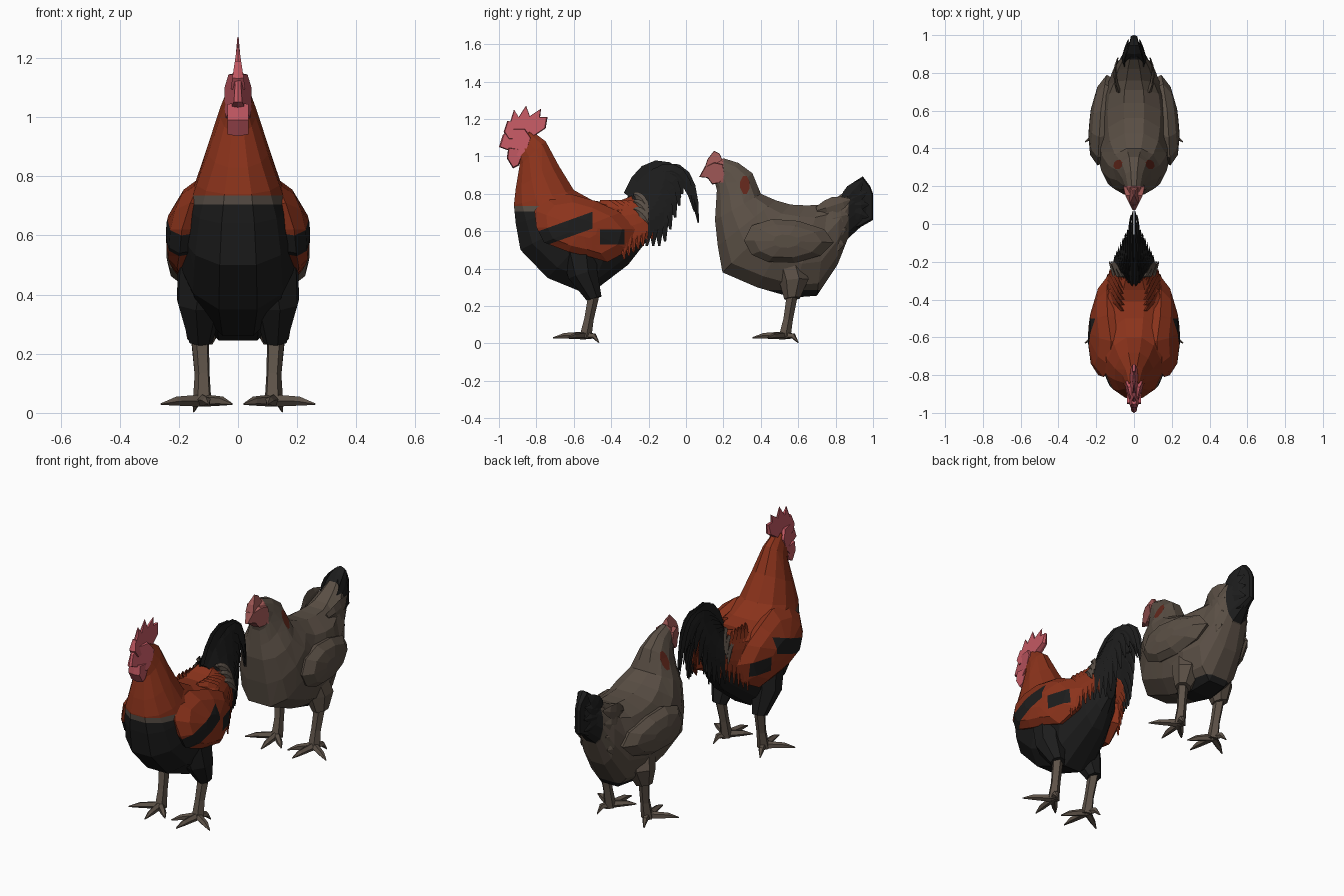
import bpy, bmesh, math
from mathutils import Vector as V

if "Cube" in bpy.data.objects:
    bpy.data.objects.remove(bpy.data.objects["Cube"])

COLOURS = {
    "rust_red": (0.26, 0.033, 0.011), "black": (0.012, 0.012, 0.012),
    "hen_brown": (0.102, 0.078, 0.059), "comb_pink": (0.54, 0.098, 0.122),
    "hen_face_pink": (0.34, 0.095, 0.09), "rim_grey": (0.10, 0.078, 0.062),
    "leg_brown": (0.112, 0.086, 0.066), "ear_red": (0.12, 0.020, 0.011)}
NAMES = list(COLOURS)
for nm, c in COLOURS.items():
    bpy.data.materials.new(nm).diffuse_color = (*c, 1)
X, Y, Z = V((1, 0, 0)), V((0, 1, 0)), V((0, 0, 1))

def build(name, rings, colour, cuts=(), mirror=False):
    """Skin closed rings, cut along planes, colour faces by a name or a rule."""
    bm = bmesh.new()
    loops = [[bm.verts.new(p) for p in r] for r in rings]
    n = len(loops[0])
    for a, b in zip(loops, loops[1:]):
        for i in range(n):
            bm.faces.new((a[i], a[(i + 1) % n], b[(i + 1) % n], b[i]))
    bm.faces.new(loops[0])
    bm.faces.new(loops[-1])
    for co, no in cuts:
        bmesh.ops.bisect_plane(bm, geom=bm.verts[:] + bm.edges[:] + bm.faces[:],
                               plane_co=co, plane_no=no, dist=1e-5)
    bmesh.ops.recalc_face_normals(bm, faces=bm.faces[:])
    for f in bm.faces:
        f.material_index = NAMES.index(colour(f.calc_center_median()) if callable(colour) else colour)
    me = bpy.data.meshes.new(name)
    bm.to_mesh(me)
    bm.free()
    for nm in NAMES:
        me.materials.append(bpy.data.materials[nm])
    ob = bpy.data.objects.new(name, me)
    bpy.context.collection.objects.link(ob)
    if mirror:
        ob.modifiers.new("mirror", 'MIRROR').use_mirror_merge = False

def body_ring(ay, az, by, bz, w, power=0.85, n=12):
    """Oval spanning a belly point and a back point in the side plane."""
    out = []
    for i in range(n):
        t = math.tau * (i + 0.5) / n
        s, c = math.sin(t), math.cos(t) / math.cos(math.pi / n)
        sx = math.copysign(abs(s) ** (power if c > 0 else 0.95), s)
        out.append(V((w * sx, (ay + by) / 2 + (ay - by) / 2 * c, (az + bz) / 2 + (az - bz) / 2 * c)))
    return out

def tube(name, pts, colour, n=5):
    """Limb through (x, y, z, radius) points, both sides."""
    d = (V(pts[-1][:3]) - V(pts[0][:3])).normalized()
    u = d.orthogonal().normalized()
    v = d.cross(u)
    build(name, [[V(p[:3]) + p[3] * (u * math.cos(k * math.tau / n) + v * math.sin(k * math.tau / n))
                  for k in range(n)] for p in pts], colour, mirror=True)

def feather(name, a, b, c, w, colour, thick=0.012, steps=6):
    """Pointed flat feather along a curve a-b-c, both sides."""
    a, b, c = V(a), V(b), V(c)
    rings = []
    for i in range(steps + 1):
        t = i / steps
        p = a * (1 - t) ** 2 + b * 2 * t * (1 - t) + c * t * t
        d = (b - a) * (1 - t) + (c - b) * t
        s = V((0, -d.z, d.y)).normalized() * w * (0.12 + 0.88 * math.sin(math.pi * (0.15 + 0.85 * t) ** 1.1))
        x = X * thick * (1 - 0.7 * t)
        rings.append([p + s, p + x, p - s, p - x])
    build(name, rings, colour, mirror=True)

def scaled(outline, k):
    cy, cz = (sum(p[j] for p in outline) / len(outline) for j in (0, 1))
    return [(cy + (y - cy) * k, cz + (z - cz) * k) for y, z in outline]

def plate(name, outline, t, shrink, colour, taper=lambda y, z: 1):
    """Side-view outline with a bevelled, tapering thickness about x = 0."""
    build(name, [[V((x * taper(y, z), y, z)) for y, z in scaled(outline, k)]
                 for x, k in ((-t, shrink), (0, 1), (t, shrink))], colour)

def wing(name, outline, xs, colour, cuts=()):
    """Domed wing; xs(y, z) gives the outer surface, edges tuck inward."""
    build(name, [[V((xs(y, z) + dx, y, z)) for y, z in scaled(outline, k)]
                 for k, dx in ((0.9, -0.08), (1, -0.03), (0.75, -0.002), (0.3, 0.004))], colour, cuts, True)

def leg(bird, thigh, ankle, thigh_colour):
    tube(bird + "_thigh", thigh, thigh_colour, 7)
    kx, ky, kz, _ = thigh[-1]
    ax, ay, az = ankle
    tube(bird + "_shank", [(kx, ky, kz + 0.04, 0.032), (ax, ay + 0.02, az + 0.07, 0.027),
                           (ax, ay, az - 0.03, 0.034)], "leg_brown")
    for i, (dx, dy, tz) in enumerate(((-.02, -.17, .03), (.14, -.09, .03), (-.10, -.10, .03), (.03, .075, .004))):
        tube(f"{bird}_toe_{i}", [(ax, ay, 0.042, 0.022), (ax + dx * 0.65, ay + dy * 0.65, 0.04, 0.016),
                                 (ax + dx, ay + dy, tz, 0.003)], "leg_brown")

# rooster body: red cape over a black breast, with a grey hem
def rooster_paint(c):
    if c.y > -0.25:
        return "black"
    if c.z > 0.735 or (c.z > 0.6 and c.y > -0.77):
        return "rust_red"
    return "rim_grey" if c.z > 0.705 else "black"

rooster = [(-.93, 1.05, -.90, 1.12, .015), (-.90, 1.02, -.83, 1.14, .036), (-.89, .95, -.75, 1.08, .062),
           (-.91, .83, -.68, .95, .105), (-.92, .74, -.60, .82, .145), (-.91, .64, -.50, .765, .175),
           (-.885, .50, -.41, .75, .195), (-.74, .35, -.35, .765, .205), (-.52, .26, -.30, .785, .165),
           (-.31, .42, -.26, .80, .11), (-.20, .56, -.19, .83, .04)]
build("rooster_body", [body_ring(*r) for r in rooster], rooster_paint,
      [(Z * z, Z) for z in (.735, .705, .6)] + [(Y * y, Y) for y in (-.77, -.25)])

# rooster comb, face and wattle
plate("rooster_comb", [(-.95, 1.09), (-.975, 1.13), (-.955, 1.19), (-.94, 1.185), (-.92, 1.25), (-.895, 1.21),
                       (-.855, 1.272), (-.835, 1.215), (-.775, 1.255), (-.78, 1.21), (-.74, 1.21),
                       (-.75, 1.15), (-.81, 1.11), (-.85, 1.09)], .03, .95, "comb_pink",
      lambda y, z: max(.08, min(1, (1.26 - z) / .2)))
plate("rooster_face_and_beak", [(-1.0, 1.05), (-.98, 1.115), (-.94, 1.15), (-.86, 1.15), (-.825, 1.10),
                                (-.85, 1.03), (-.89, .99), (-.945, 1.03)], .046, .92, "comb_pink",
      lambda y, z: max(.3, min(1, (y + 1.0) / .12)) * (.7 if z > 1.1 else 1))
plate("rooster_wattle", [(-.95, 1.05), (-.958, .99), (-.925, .935), (-.895, .95), (-.86, 1.04)],
      .036, .88, "comb_pink")

# rooster wings: red with a rising and a level black patch
def wing_paint(c):
    rising = c.y < -.5 and -.04 < c.z - .60 - .36 * (c.y + .65) < .05
    return "black" if rising or (-.46 < c.y < -.33 and .53 < c.z < .61) else "rust_red"

slope = Z - Y * .36
wing("rooster_wing", [(-.81, .71), (-.75, .78), (-.62, .80), (-.48, .76), (-.35, .70), (-.27, .61), (-.30, .50),
                      (-.42, .435), (-.52, .465), (-.63, .49), (-.76, .54), (-.80, .62)],
     lambda y, z: .24 - max(0, z - .64) ** 1.5 - .6 * (y + .62) ** 2 - .5 * (z - .58) ** 2, wing_paint,
     [((0, -.65, z), slope) for z in (.56, .65)] + [(Y * y, Y) for y in (-.5, -.46, -.33)]
     + [(Z * z, Z) for z in (.53, .61)])

# rooster saddle feathers, and the grey hem where rump meets tail
for i in range(7):
    feather(f"rooster_saddle_feather_{i}", (.06, -.46 + .03 * i, .75), (.165 - .01 * i, -.34 + .025 * i, .74),
            (.165 - .012 * i, -.33 + .025 * i, .45 + .018 * i), .04, "rust_red")
for i in range(3):
    feather(f"rooster_hem_feather_{i}", (.06 + .02 * i, -.28, .80 - .04 * i), (.09 + .015 * i, -.23, .79 - .04 * i),
            (.11 + .01 * i, -.20, .70 - .03 * i), .022, "rim_grey")
# rooster tail: two long sickles, then shorter feathers to the ragged lower edge
for i in range(2):
    feather(f"rooster_tail_sickle_{i}", (.008 + .01 * i, -.30, .78), (.012 + .02 * i, .02 - .04 * i, 1.135 - .03 * i),
            (.005 + .01 * i, .066 - .02 * i, .645 + .06 * i), .036, "black", steps=8)
for i in range(8):
    t = i / 7
    feather(f"rooster_tail_feather_{i}", (.02 + .04 * t, -.30, .78 - .05 * t),
            (.03 + .08 * t, -.04 - .13 * t, 1.04 - .26 * t),
            (.02 + .085 * t, -.02 - .19 * t ** 1.3, .80 - .28 * min(1, 1.6 * t)), .045, "black")
for i in range(2):
    feather(f"rooster_tail_fill_{i}", (.01, -.31, .79), (.012, -.16, 1.02 - .09 * i),
            (.006, .02 - .05 * i, .85 - .07 * i), .06, "black")
leg("rooster", [(.11, -.57, .50, .10), (.13, -.55, .37, .082), (.128, -.49, .24, .042)], (.12, -.54, .06), "black")

# hen body: brown, with tail, face, ear patches and underside coloured
def hen_paint(c):
    if (c.y > .87 and c.z > .58) or (c.z < .285 and c.y > .38):
        return "black"
    if c.y < .20 and c.z > .86:
        return "hen_face_pink"
    ear = .29 < c.y < .34 and .80 < c.z < .895 and abs(c.y - .315) / .034 + abs(c.z - .848) / .068 < 1
    return "ear_red" if ear else "hen_brown"

hen = [(.10, .89, .125, .955, .02), (.155, .86, .20, .99, .045), (.165, .82, .28, .965, .062),
       (.16, .74, .355, .91, .092), (.155, .66, .40, .80, .14), (.17, .52, .48, .765, .178),
       (.195, .38, .56, .742, .19), (.38, .30, .64, .738, .195), (.57, .245, .71, .74, .18),
       (.70, .255, .76, .755, .145), (.81, .42, .82, .79, .115), (.865, .56, .87, .83, .08),
       (.975, .66, .945, .885, .025)]
build("hen_body", [body_ring(*r, power=.75) for r in hen], hen_paint,
      [(Y * y, Y) for y in (.20, .29, .34, .38, .87)] + [(Z * z, Z) for z in (.285, .80, .86, .895)]
      + [((0, .315 + s * .034, .848), (0, 2 * s, q)) for s in (1, -1) for q in (1, -1)])

# hen comb, face and wings
plate("hen_comb", [(.10, .94), (.115, .985), (.15, 1.03), (.18, 1.015), (.195, .98), (.17, .95)],
      .025, .95, "hen_face_pink", lambda y, z: max(.1, min(1, (1.03 - z) / .06)))
plate("hen_face_and_beak", [(.07, .89), (.10, .945), (.15, .97), (.20, .96), (.21, .90), (.18, .855),
                            (.14, .85), (.115, .885)], .056, .92, "hen_face_pink",
      lambda y, z: max(.15, min(1, (y - .06) / .11)))
wing("hen_wing", [(.31, .55), (.35, .63), (.46, .665), (.60, .655), (.74, .61), (.79, .54), (.72, .47),
                  (.58, .43), (.44, .435), (.35, .475)],
     lambda y, z: .238 - .55 * max(0, y - .45) ** 2 - 1.2 * max(0, .42 - y) ** 2 - 1.5 * (z - .54) ** 2, "hen_brown")

# hen tail: blunt wedge with side feathers, rump feathers below
plate("hen_tail", [(.87, .60), (.85, .80), (.90, .865), (.945, .893), (.985, .84), (1.0, .80), (1.0, .66), (.93, .62)],
      .055, .92, "black", lambda y, z: max(.3, 1 - (y - .85) / .18))
for i in range(4):
    t = i / 3
    feather(f"hen_tail_feather_{i}", (.05, .84, .76 - .05 * t), (.065, .89, .81 - .10 * t),
            (.03, .945 + .03 * min(1, 2 * t), .875 - .20 * t), .04, "black", steps=4)
    feather(f"hen_rump_feather_{i}", (.08, .70, .71 - .06 * i), (.12, .80, .74 - .07 * i),
            (.085, .88 - .012 * i, .77 - .08 * i), .045, "hen_brown", steps=4)
leg("hen", [(.09, .55, .44, .08), (.115, .58, .33, .08), (.13, .57, .24, .045)], (.12, .525, .06), "hen_brown")

for m in bpy.data.materials:
    if m.users and not m.is_grease_pencil:
        m.use_nodes = True
        m.node_tree.nodes["Principled BSDF"].inputs["Base Color"].default_value = m.diffuse_color
